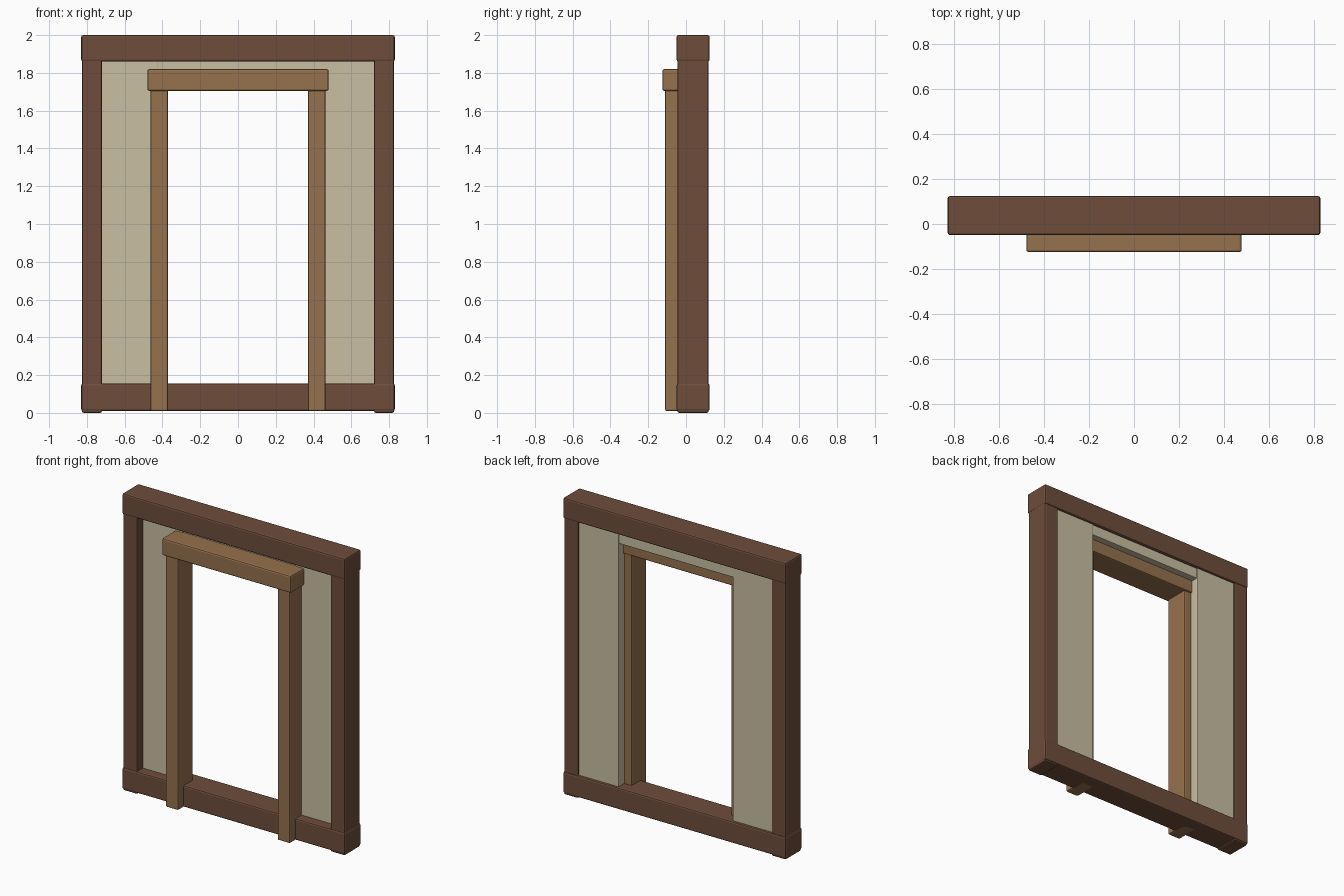
import bpy

cube = bpy.data.objects.get("Cube")
if cube:
    bpy.data.objects.remove(cube, do_unlink=True)


def material(name, rgb):
    m = bpy.data.materials.new(name)
    m.use_nodes = True
    colour = (*rgb, 1)
    m.diffuse_color = colour
    m.node_tree.nodes["Principled BSDF"].inputs["Base Color"].default_value = colour
    return m


dark_wood = material("dark wood", (0.158, 0.075, 0.044))
light_wood = material("light wood", (0.305, 0.165, 0.075))
plaster = material("plaster", (0.58, 0.52, 0.36))


def block(name, x, y, z, mat, bevel=0.01):
    """Bevelled box from its (min, max) range along each axis."""
    spans = (x, y, z)
    bpy.ops.mesh.primitive_cube_add(size=1)
    ob = bpy.context.object
    ob.name = name
    for v in ob.data.vertices:
        v.co = [(a + b) / 2 + c * (b - a) for c, (a, b) in zip(v.co, spans)]
    ob.data.materials.append(mat)
    mod = ob.modifiers.new("soft edges", "BEVEL")
    mod.width = bevel
    mod.segments = 2
    return ob


def pair(name, x, y, z, mat, bevel=0.01):
    """The same block on both sides."""
    block("left_" + name, x, y, z, mat, bevel)
    block("right_" + name, (-x[1], -x[0]), y, z, mat, bevel)


# Outer timber frame
block("top_beam", (-0.83, 0.83), (-0.05, 0.125), (1.86, 2.0), dark_wood)
block("bottom_beam", (-0.83, 0.83), (-0.05, 0.125), (0.01, 0.155), dark_wood)
pair("frame_post", (0.72, 0.827), (-0.046, 0.12), (0, 1.98), dark_wood)

# Plaster infill beside and above the opening
pair("wall_panel", (0.425, 0.75), (0.015, 0.11), (0.13, 1.89), plaster, 0.005)
block("wall_header", (-0.43, 0.43), (0.02, 0.105), (1.79, 1.89), plaster, 0.005)

# Door surround
pair("door_post", (0.37, 0.463), (-0.11, 0.05), (0.01, 1.73), light_wood, 0.008)
block("door_lintel", (-0.48, 0.48), (-0.125, 0.06), (1.705, 1.82), light_wood)
